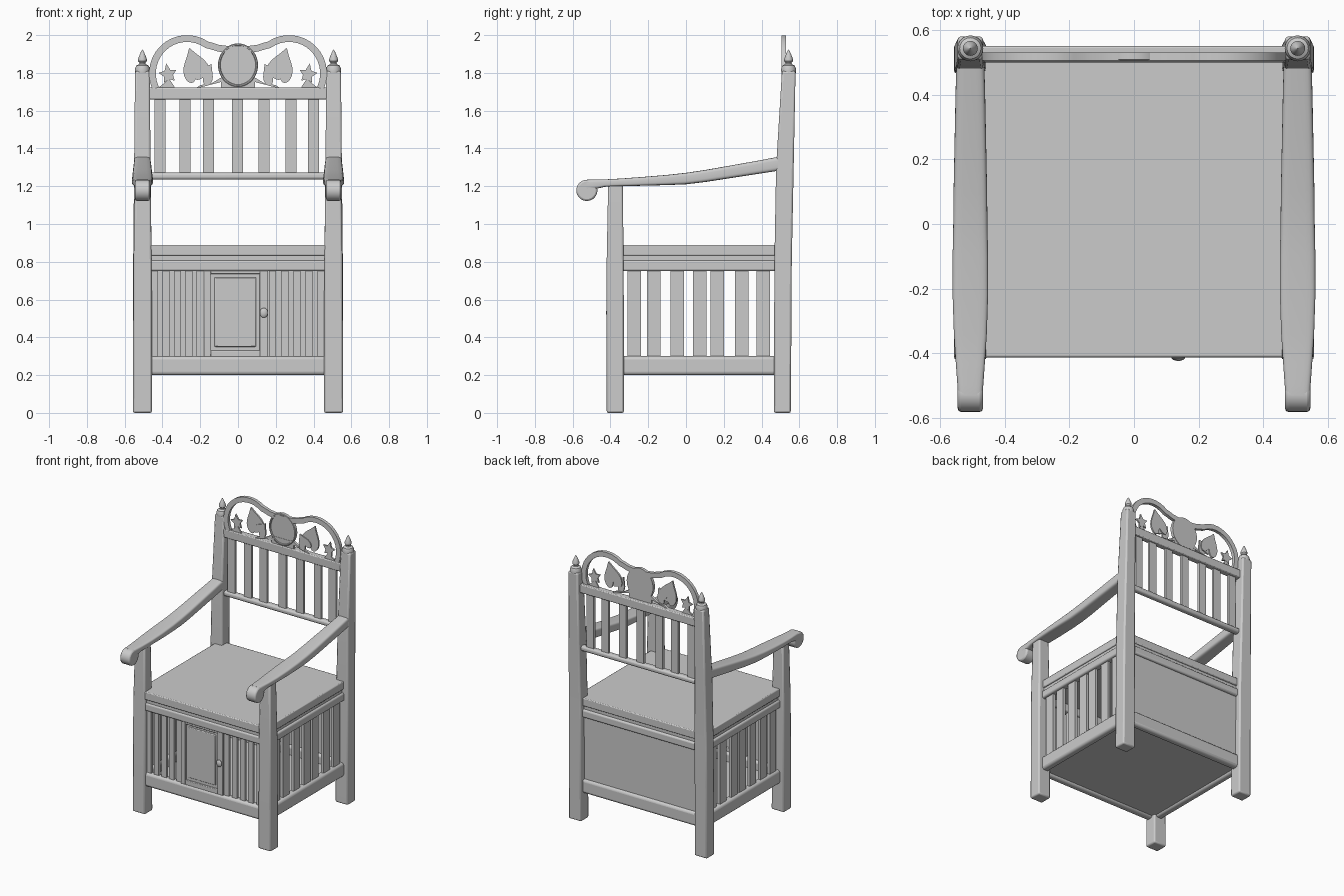
import bpy, bmesh, math
from math import sin, cos, pi, radians

if "Cube" in bpy.data.objects:
    bpy.data.objects.remove(bpy.data.objects["Cube"])


def finish(name, bm, mirror=False, bevel=0, segs=2):
    bmesh.ops.recalc_face_normals(bm, faces=bm.faces)
    me = bpy.data.meshes.new(name)
    bm.to_mesh(me)
    bm.free()
    ob = bpy.data.objects.new(name, me)
    bpy.context.collection.objects.link(ob)
    if bevel:
        m = ob.modifiers.new("bevel", 'BEVEL')
        m.width, m.segments, m.limit_method = bevel, segs, 'ANGLE'
    if mirror:
        ob.modifiers.new("mirror", 'MIRROR').use_clip = False
    return ob


def loft(name, rings, mirror=False, bevel=0, segs=2):
    """Skin a list of equal-length point rings and cap both ends."""
    bm = bmesh.new()
    vs = [[bm.verts.new(p) for p in r] for r in rings]
    n = len(rings[0])
    for a, b in zip(vs, vs[1:]):
        for i in range(n):
            j = (i + 1) % n
            bm.faces.new((a[i], a[j], b[j], b[i]))
    bm.faces.new(vs[0])
    bm.faces.new(vs[-1])
    return finish(name, bm, mirror, bevel, segs)


def box(name, x0, x1, y0, y1, z0, z1, mirror=False, bevel=0, segs=2):
    rings = [[(x0, y0, z), (x1, y0, z), (x1, y1, z), (x0, y1, z)] for z in (z0, z1)]
    return loft(name, rings, mirror, bevel, segs)


def plate(name, pts, y0, y1, mirror=False, bevel=0):
    """Flat cut-out drawn in x, z and given thickness in y."""
    return loft(name, [[(x, y, z) for x, z in pts] for y in (y0, y1)], mirror, bevel)


def post(name, sections, bevel):
    loft(name, [[(x0, y0, z), (x1, y0, z), (x1, y1, z), (x0, y1, z)]
                for z, x0, x1, y0, y1 in sections], True, bevel)


# Legs and tall back posts
post("front_leg", [(0, .455, .557, -.42, -.328), (.8, .457, .553, -.42, -.33),
                   (1.215, .463, .545, -.412, -.335)], .01)
post("back_post", [(0, .455, .557, .465, .555), (.8, .457, .555, .468, .56),
                   (1.3, .463, .55, .477, .57), (1.81, .467, .545, .508, .58)], .01)

# Turned finials on the back posts
prof = [(.038, 1.80), (.04, 1.82), (.033, 1.838), (.018, 1.846), (.016, 1.853),
        (.023, 1.862), (.023, 1.874), (.015, 1.895), (.006, 1.916), (.001, 1.923)]
loft("finial", [[(.506 + r * cos(2 * pi * i / 20), .543 + r * sin(2 * pi * i / 20), z)
                 for i in range(20)] for r, z in prof], True)

# Sweeping armrests with scrolled ends
def round_rect(y, zt, zb, w):
    ring, c, h = [], (zt + zb) / 2, (zt - zb) / 2
    for i in range(24):
        a = 2 * pi * (i + .5) / 24
        sx, sz = [math.copysign(abs(f(a)) ** .4, f(a)) for f in (cos, sin)]
        ring.append((.506 + w * sx, y, c + h * sz))
    return ring

arm = [(.51, 1.36, 1.285, .043), (.40, 1.339, 1.268, .046), (.25, 1.312, 1.245, .049),
       (.1, 1.286, 1.222, .052), (0, 1.271, 1.21, .053), (-.1, 1.26, 1.206, .055),
       (-.22, 1.25, 1.203, .055), (-.34, 1.241, 1.2, .051), (-.43, 1.236, 1.197, .045),
       (-.50, 1.236, 1.18, .040), (-.53, 1.234, 1.17, .039)]
loft("armrest", [round_rect(*s) for s in arm], True)
loft("arm_scroll", [[(x, -.525 + .056 * cos(2 * pi * i / 28), 1.178 + .056 * sin(2 * pi * i / 28))
                     for i in range(28)] for x in (.467, .545)], True, .01)

# Seat board and the recessed step under it
box("seat", -.52, .52, -.412, .53, .832, .89, bevel=.006)
box("seat_step", -.51, .51, -.40, .52, .805, .833)

# Upper and lower rails of the cabinet base
for tag, z0, z1, b in (("upper", .75, .808, .012), ("lower", .2, .3, .018)):
    box(tag + "_front_rail", -.48, .48, -.41, -.355, z0, z1, bevel=b, segs=3)
    box(tag + "_back_rail", -.48, .48, .48, .535, z0, z1, bevel=b, segs=3)
    box(tag + "_side_rail", .47, .525, -.36, .49, z0, z1, True, bevel=b, segs=3)

# Floor and back panel
box("cabinet_floor", -.49, .49, -.38, .51, .215, .235)
box("back_panel", -.475, .475, .502, .517, .28, .77)

# Side slats
for y in (-.275, -.17, -.047, .072, .165, .295, .41):
    box("side_slat", .487, .507, y - .036, y + .036, .28, .77, True)

# Front slats either side of the door
for i in range(5):
    for x in (-.442 + .0605 * i, .183 + .0645 * i):
        box("front_slat", x - .019, x + .019, -.393, -.373, .28, .77)

# Cabinet door: frame, sunken panel and knob
for x0, x1 in ((-.18, -.142), (.115, .16)):
    box("door_stile", x0, x1, -.402, -.372, .295, .755, bevel=.004)
for z0, z1 in ((.295, .33), (.735, .755)):
    box("door_rail", -.145, .118, -.402, -.372, z0, z1, bevel=.004)
box("door_panel", -.146, .119, -.39, -.376, .32, .745)
box("door_field", -.125, .095, -.395, -.385, .35, .718, bevel=.005)
knob = [(.008, -.398), (.009, -.405), (.02, -.408), (.024, -.414), (.018, -.420), (.006, -.423)]
loft("door_knob", [[(.137 + r * .9 * cos(2 * pi * i / 18), y, .53 + r * 1.1 * sin(2 * pi * i / 18))
                    for i in range(18)] for r, y in knob])

# Backrest rails and slats
box("backrest_lower_rail", -.48, .48, .5, .545, 1.235, 1.272, bevel=.014, segs=3)
box("backrest_upper_rail", -.48, .48, .505, .55, 1.66, 1.722, bevel=.006)
for x in (-.413, -.28, -.155, -.002, .138, .28, .4):
    box("backrest_slat", x - .029, x + .029, .512, .532, 1.25, 1.68)

# Double-arched crest band
half = [(-.27 + .183 * cos(radians(a)), 1.797 + .185 * sin(radians(a)))
        for a in range(205, 54, -10)]
half += [(-.135, 1.941), (-.105, 1.931), (-.07, 1.926), (-.035, 1.924), (0, 1.923)]
line = half + [(-x, z) for x, z in half[-2::-1]]
rings = []
for i, (x, z) in enumerate(line):
    a, b = line[max(i - 1, 0)], line[min(i + 1, len(line) - 1)]
    dx, dz = b[0] - a[0], b[1] - a[1]
    d = math.hypot(dx, dz)
    nx, nz = -dz / d * .018, dx / d * .018
    rings.append([(x + nx, .506, z + nz), (x + nx, .53, z + nz),
                  (x - nx, .53, z - nz), (x - nx, .506, z - nz)])
loft("crest_band", rings)

# Oval medallion with raised rim
def oval(rx, rz):
    return [(rx * cos(2 * pi * i / 40), 1.841 + rz * sin(2 * pi * i / 40)) for i in range(40)]

plate("medallion", oval(.1, .108), .512, .528)
loft("medallion_rim", [[(x, y, z) for x, z in oval(.106 - s, .115 - s)]
                       for s, y in ((0, .53), (0, .508), (.004, .505), (.010, .505), (.013, .512))])

# Carved base sweeping up to the medallion
plate("crest_base", [(-.23, 1.715), (-.2, 1.735), (-.14, 1.745), (-.09, 1.775), (0, 1.775)],
      .51, .528, True)
bpy.data.objects["crest_base"].data.transform(((1, 0, 0, 0), (0, 1, 0, 0), (0, 0, 1, 0), (0, 0, 0, 1)))
plate("crest_base_centre", [(-.09, 1.715), (.09, 1.715), (.09, 1.775), (-.09, 1.775)], .511, .527)

# Leaves: large heart, overlapping small heart and a lobed leaf
def heart(cx, cz, w, h, tilt):
    pts = []
    for i in range(32):
        t = 2 * pi * i / 32
        x, z = w * sin(t) ** 3, -h * (13 * cos(t) - 5 * cos(2 * t) - 2 * cos(3 * t) - cos(4 * t)) / 16
        x = .75 * x + .25 * w * sin(t)
        pts.append((cx + x * cos(tilt) - z * sin(tilt), cz + x * sin(tilt) + z * cos(tilt)))
    return pts

plate("large_leaf", heart(-.226, 1.83, .07, .1, .3), .513, .525, True)
plate("small_leaf", heart(-.175, 1.79, .05, .062, -.55), .507, .518, True)
lobes = []
for i in range(10):
    a = radians(100 + 36 * i)
    r = .026 if i % 2 else (.058 if i == 0 else .05)
    lobes.append((-.37 + r * cos(a), 1.793 + r * sin(a)))
plate("lobed_leaf", lobes, .513, .525, True)
plate("leaf_stem", [(-.43, 1.715), (-.33, 1.715), (-.345, 1.74), (-.365, 1.77), (-.385, 1.75)],
      .514, .524, True)

# Smooth shading with crisp edges
for ob in bpy.context.scene.objects:
    ob.select_set(True)
    bpy.context.view_layer.objects.active = ob
bpy.ops.object.shade_smooth_by_angle(angle=radians(35))
